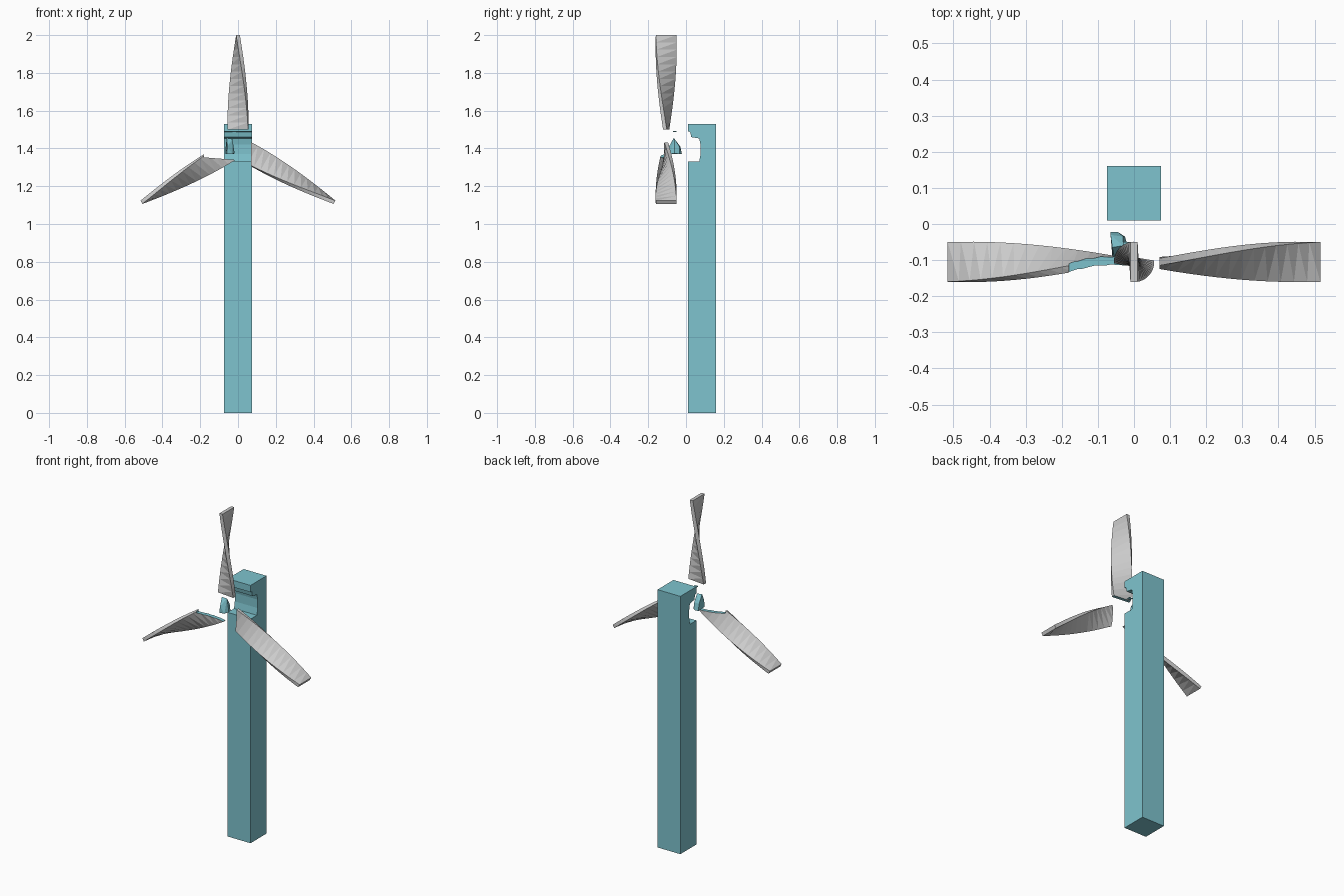
import bpy, bmesh, math, random
from mathutils import Matrix, Vector

if "Cube" in bpy.data.objects:
    bpy.data.objects.remove(bpy.data.objects["Cube"])

random.seed(4)


def material(name, colour):
    m = bpy.data.materials.new(name)
    m.diffuse_color = colour
    m.use_nodes = True
    m.node_tree.nodes["Principled BSDF"].inputs["Base Color"].default_value = m.diffuse_color
    return m


TEAL = material("teal", (0.21, 0.55, 0.62, 1))
GREY = material("grey", (0.6, 0.6, 0.6, 1))
HUB = Vector((0, -0.105, 1.41))


def cut(bm, point, normal):
    """Remove everything on the normal's side and cap the break."""
    if not bm.faces:
        return
    bmesh.ops.triangulate(bm, faces=bm.faces[:])
    geom = bm.verts[:] + bm.edges[:] + bm.faces[:]
    bmesh.ops.bisect_plane(bm, geom=geom, dist=1e-5, plane_co=point,
                           plane_no=normal, clear_outer=True)
    edges = [e for e in bm.edges if e.is_boundary]
    if edges:
        for f in bmesh.ops.holes_fill(bm, edges=edges, sides=0)["faces"]:
            f.material_index = 1


def shatter(bm, seeds):
    """Split a solid into flush fragments around the seed points."""
    out = bpy.data.meshes.new("fragments")
    joined = bmesh.new()
    for s in seeds:
        piece = bm.copy()
        for o in seeds:
            if o is not s:
                cut(piece, (s + o) / 2, (o - s).normalized())
        if piece.faces:
            bmesh.ops.recalc_face_normals(piece, faces=piece.faces[:])
            piece.to_mesh(out)
            joined.from_mesh(out)
        piece.free()
    bpy.data.meshes.remove(out)
    return joined


def finish(name, bm, mats):
    bmesh.ops.dissolve_limit(bm, angle_limit=0.002, verts=bm.verts[:],
                             edges=bm.edges[:], delimit={'MATERIAL'})
    me = bpy.data.meshes.new(name)
    bm.to_mesh(me)
    bm.free()
    for m in mats:
        me.materials.append(m)
    bpy.context.collection.objects.link(bpy.data.objects.new(name, me))


# Tower: square post with a broken notch where the hub was
profile = [(0.01, 0), (0.16, 0), (0.16, 1.53), (0.01, 1.53), (0.01, 1.49),
           (0.022, 1.488), (0.028, 1.46), (0.07, 1.453), (0.077, 1.42),
           (0.077, 1.37), (0.07, 1.33), (0.01, 1.33)]
bm = bmesh.new()
face = bm.faces.new([bm.verts.new((-0.075, y, z)) for y, z in profile])
ext = bmesh.ops.extrude_face_region(bm, geom=[face], use_keep_orig=True)
bmesh.ops.translate(bm, vec=(0.15, 0, 0),
                    verts=[v for v in ext["geom"] if isinstance(v, bmesh.types.BMVert)])
bmesh.ops.recalc_face_normals(bm, faces=bm.faces[:])
seeds = [Vector((random.uniform(-0.05, 0.05), random.uniform(0.04, 0.13),
                 0.08 + i * 0.155 + random.uniform(-0.04, 0.04))) for i in range(10)]
tower = shatter(bm, seeds)
bm.free()
finish("tower", tower, [TEAL, TEAL])


def blade_solid(angle):
    """Flat bar turned a quarter twist along its length."""
    bm = bmesh.new()
    rings = []
    n = 14
    for i in range(n + 1):
        r = 0.05 + 0.54 * i / n
        rot = Matrix.Rotation(-math.pi / 2 * i / n, 3, 'Z')
        rings.append([bm.verts.new(rot @ Vector((x, y, r))) for x, y in
                      ((-0.055, -0.01), (0.055, -0.01), (0.055, 0.01), (-0.055, 0.01))])
    for a, b in zip(rings, rings[1:]):
        for k in range(4):
            bm.faces.new((a[k], a[k - 3], b[k - 3], b[k]))
    bm.faces.new(rings[0][::-1])
    bm.faces.new(rings[-1])
    bmesh.ops.transform(bm, verts=bm.verts[:], matrix=Matrix.Translation(HUB)
                        @ Matrix.Rotation(angle, 4, 'Y'))
    bmesh.ops.recalc_face_normals(bm, faces=bm.faces[:])
    return bm


# Blades, each broken off near the hub along its own planes
third = math.radians(120)
blades = [
    ("top_blade", 0, [((0, 0, 1.5), (0, 0, -1))]),
    ("right_blade", third, [((0.07, 0, 0), (-1, 0, 0))]),
    ("left_blade", -third, [((-0.18, 0, 0), (1, 0, 0))]),
    ("left_blade_root", -third, [((-0.18, 0, 0), (-1, 0, 0)),
                                 ((-0.02, 0, 1.34), (0.08, 0, 1))]),
]
for name, angle, planes in blades:
    bm = blade_solid(angle)
    for point, normal in planes:
        cut(bm, Vector(point), Vector(normal).normalized())
    if "root" not in name:
        turn = Matrix.Rotation(angle, 3, 'Y')
        seeds = [HUB + turn @ Vector((random.uniform(-0.04, 0.04), random.uniform(-0.04, 0.04),
                                      0.13 + i * 0.07 + random.uniform(-0.02, 0.02)))
                 for i in range(7)]
        whole, bm = bm, shatter(bm, seeds)
        whole.free()
    else:
        bmesh.ops.recalc_face_normals(bm, faces=bm.faces[:])
    finish(name, bm, [GREY, TEAL])


# Floating scraps of the hub
def scrap(name, points):
    bm = bmesh.new()
    bmesh.ops.convex_hull(bm, input=[bm.verts.new(p) for p in points])
    bmesh.ops.recalc_face_normals(bm, faces=bm.faces[:])
    finish(name, bm, [TEAL])


scrap("hub_fragment", [
    (-0.065, -0.022, 1.37), (-0.045, -0.022, 1.37), (-0.025, -0.035, 1.37),
    (-0.018, -0.06, 1.375), (-0.03, -0.085, 1.37), (-0.06, -0.09, 1.37),
    (-0.065, -0.03, 1.41), (-0.03, -0.035, 1.41), (-0.06, -0.065, 1.455),
    (-0.03, -0.06, 1.45), (-0.055, -0.09, 1.41)])
scrap("hub_chip", [(x, y, z) for x in (-0.03, -0.01) for y in (-0.07, -0.05)
                   for z in (1.488, 1.492)])
